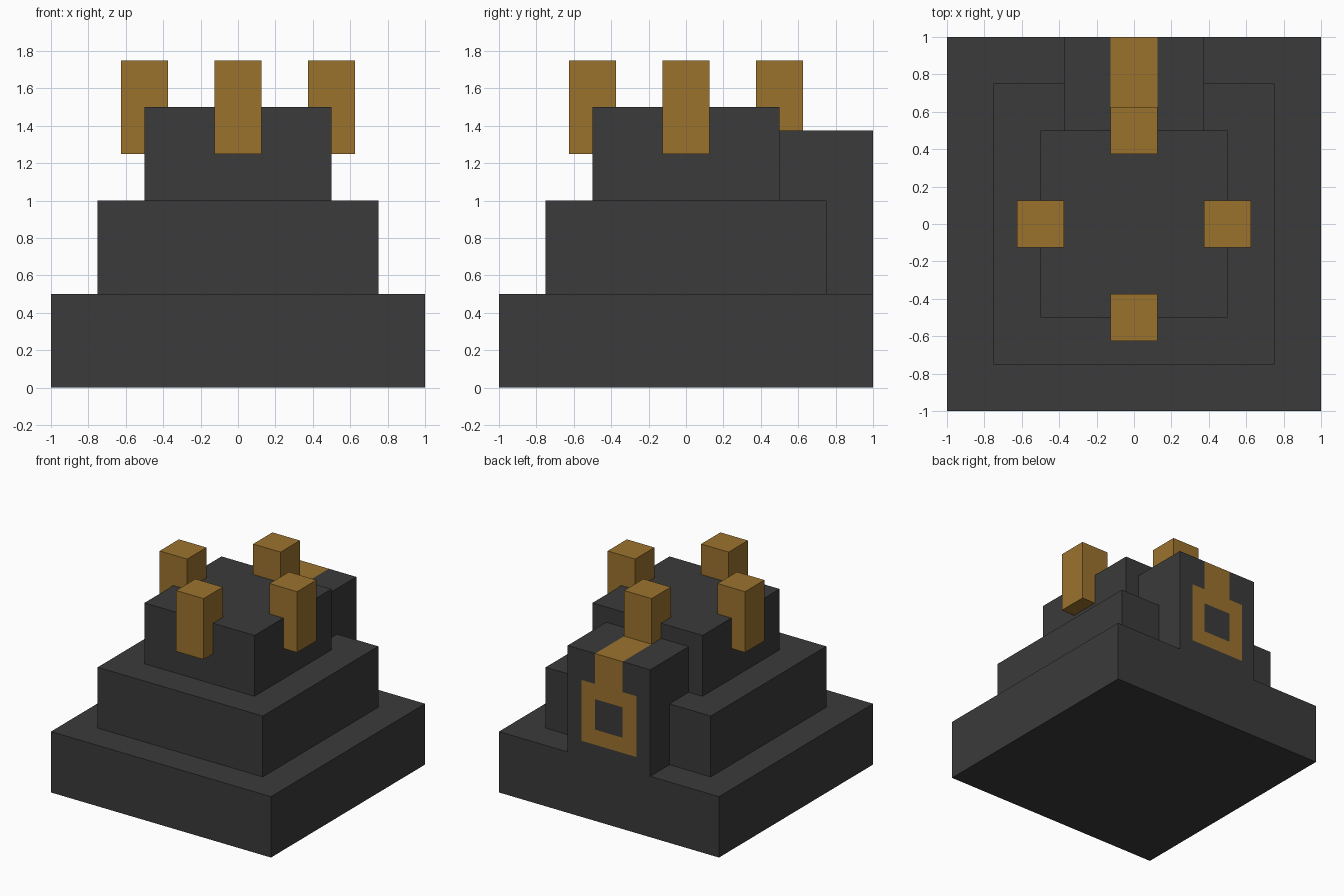
import bpy
import bmesh
from mathutils import Vector

cube = bpy.data.objects.get("Cube")
if cube:
    bpy.data.objects.remove(cube, do_unlink=True)


def make_material(name, rgb):
    mat = bpy.data.materials.new(name)
    mat.use_nodes = True
    color = (*rgb, 1.0)
    mat.diffuse_color = color
    mat.node_tree.nodes["Principled BSDF"].inputs["Base Color"].default_value = color
    return mat


STONE = make_material("dark stone", (0.043, 0.043, 0.043))
GOLD = make_material("old gold", (0.33, 0.17, 0.027))


def box(name, low, high, *materials, cuts=(), rule=None):
    """Box between two corners; cuts are (axis, position), rule picks gold faces."""
    low, high = Vector(low), Vector(high)
    bm = bmesh.new()
    bmesh.ops.create_cube(bm, size=1)
    for v in bm.verts:
        v.co = (low + high) / 2 + v.co * (high - low)
    for axis, position in cuts:
        normal = Vector((0, 0, 0))
        normal[axis] = 1
        bmesh.ops.bisect_plane(bm, geom=bm.verts[:] + bm.edges[:] + bm.faces[:],
                               plane_co=normal * position, plane_no=normal)
    if rule:
        for f in bm.faces:
            f.material_index = int(rule(f.calc_center_median(), f.normal))
    mesh = bpy.data.meshes.new(name)
    bm.to_mesh(mesh)
    bm.free()
    for mat in materials:
        mesh.materials.append(mat)
    obj = bpy.data.objects.new(name, mesh)
    bpy.context.collection.objects.link(obj)
    return obj


# Three stacked square tiers
for name, half, bottom in (("base_tier", 1, 0), ("middle_tier", 0.75, 0.5), ("top_tier", 0.5, 1)):
    box(name, (-half, -half, bottom), (half, half, bottom + 0.5), STONE)

# Four posts straddling the rim of the top tier
for name, x, y in (("front_post", 0, -0.5), ("back_post", 0, 0.5),
                   ("left_post", 0.5, 0), ("right_post", -0.5, 0)):
    box(name, (x - 0.125, y - 0.125, 1.25), (x + 0.125, y + 0.125, 1.75), GOLD)


# Rear block with a gold strip over the top ending in a square ring
def is_gold(c, normal):
    strip = abs(c.x) < 0.125
    if normal.z > 0.9:
        return strip
    if normal.y < 0.9:
        return False
    if c.z > 1.125:
        return strip
    in_square = abs(c.x) < 0.25 and c.z > 0.625
    in_hole = strip and 0.75 < c.z < 1
    return in_square and not in_hole


ring_cuts = [(0, x) for x in (-0.25, -0.125, 0.125, 0.25)]
ring_cuts += [(2, z) for z in (0.625, 0.75, 1, 1.125)]
box("rear_block", (-0.375, 0.5, 0.5), (0.375, 1, 1.375), STONE, GOLD,
    cuts=ring_cuts, rule=is_gold)
